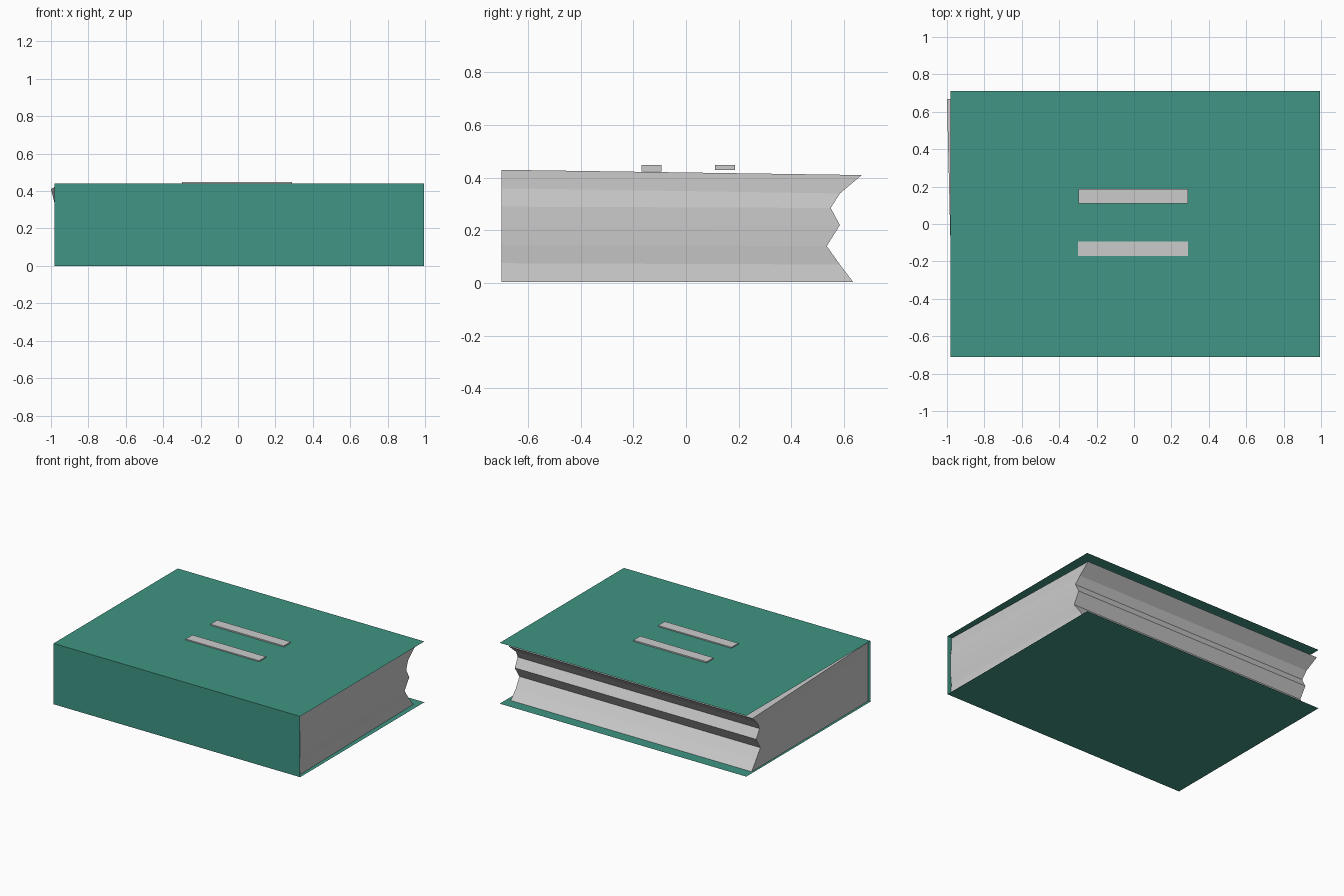
import bpy
import bmesh

if "Cube" in bpy.data.objects:
    bpy.data.objects.remove(bpy.data.objects["Cube"])

GREEN = bpy.data.materials.new("cover_green")
GREEN.diffuse_color = (0.05, 0.30, 0.23, 1)
GREEN.use_nodes = True
GREEN.node_tree.nodes["Principled BSDF"].inputs["Base Color"].default_value = GREEN.diffuse_color


def make_object(name, verts, faces, mat=None, fix_normals=True):
    mesh = bpy.data.meshes.new(name)
    mesh.from_pydata(verts, [], faces)
    if fix_normals:
        bm = bmesh.new()
        bm.from_mesh(mesh)
        bmesh.ops.recalc_face_normals(bm, faces=bm.faces)
        bm.to_mesh(mesh)
        bm.free()
    obj = bpy.data.objects.new(name, mesh)
    bpy.context.collection.objects.link(obj)
    if mat:
        mesh.materials.append(mat)
    return obj


def box(name, x0, x1, y0, y1, z0, z1):
    verts = [(x, y, z) for z in (z0, z1)
             for x, y in ((x0, y0), (x1, y0), (x1, y1), (x0, y1))]
    faces = [(0, 3, 2, 1), (4, 5, 6, 7)]
    faces += [(i, (i + 1) % 4, 4 + (i + 1) % 4, 4 + i) for i in range(4)]
    return make_object(name, verts, faces)


# Cover: a paper-thin U-shaped sheet (top board, spine, bottom board)
profile = [(0.71, 0.44), (-0.71, 0.44), (-0.71, 0.0), (0.71, 0.0)]
cover = [(x, y, z) for y, z in profile for x in (-0.98, 0.995)]
make_object("cover", cover,
            [(2 * i, 2 * i + 2, 2 * i + 3, 2 * i + 1) for i in range(3)],
            GREEN, fix_normals=False)

# Page block: stacked layers with an uneven fore edge
# per layer: back y, back z, front z, right x, left x at back
layers = [
    (0.635, 0.004, 0.004, 0.970, -0.970),
    (0.585, 0.070, 0.075, 0.964, -0.970),
    (0.535, 0.140, 0.145, 0.970, -0.970),
    (0.585, 0.220, 0.218, 0.972, -0.972),
    (0.550, 0.285, 0.290, 0.972, -0.974),
    (0.585, 0.340, 0.360, 0.962, -0.982),
    (0.668, 0.410, 0.430, 0.962, -1.000),
]
verts, faces = [], []
for yb, zb, zf, xr, xl in layers:
    verts += [(-0.967, -0.702, zf), (xr + 0.006, -0.702, zf),
              (xr - 0.010, yb, zb), (xl, yb, zb)]
for k in range(len(layers) - 1):
    a, b = 4 * k, 4 * k + 4
    faces += [(a + i, a + (i + 1) % 4, b + (i + 1) % 4, b + i) for i in range(4)]
n = len(verts)
faces += [(3, 2, 1, 0), (n - 4, n - 3, n - 2, n - 1)]
make_object("pages", verts, faces)

# Two raised title bars on the top board
box("title_bar_front", -0.30, 0.288, -0.17, -0.093, 0.424, 0.448)
box("title_bar_back", -0.297, 0.29, 0.11, 0.187, 0.429, 0.449)
